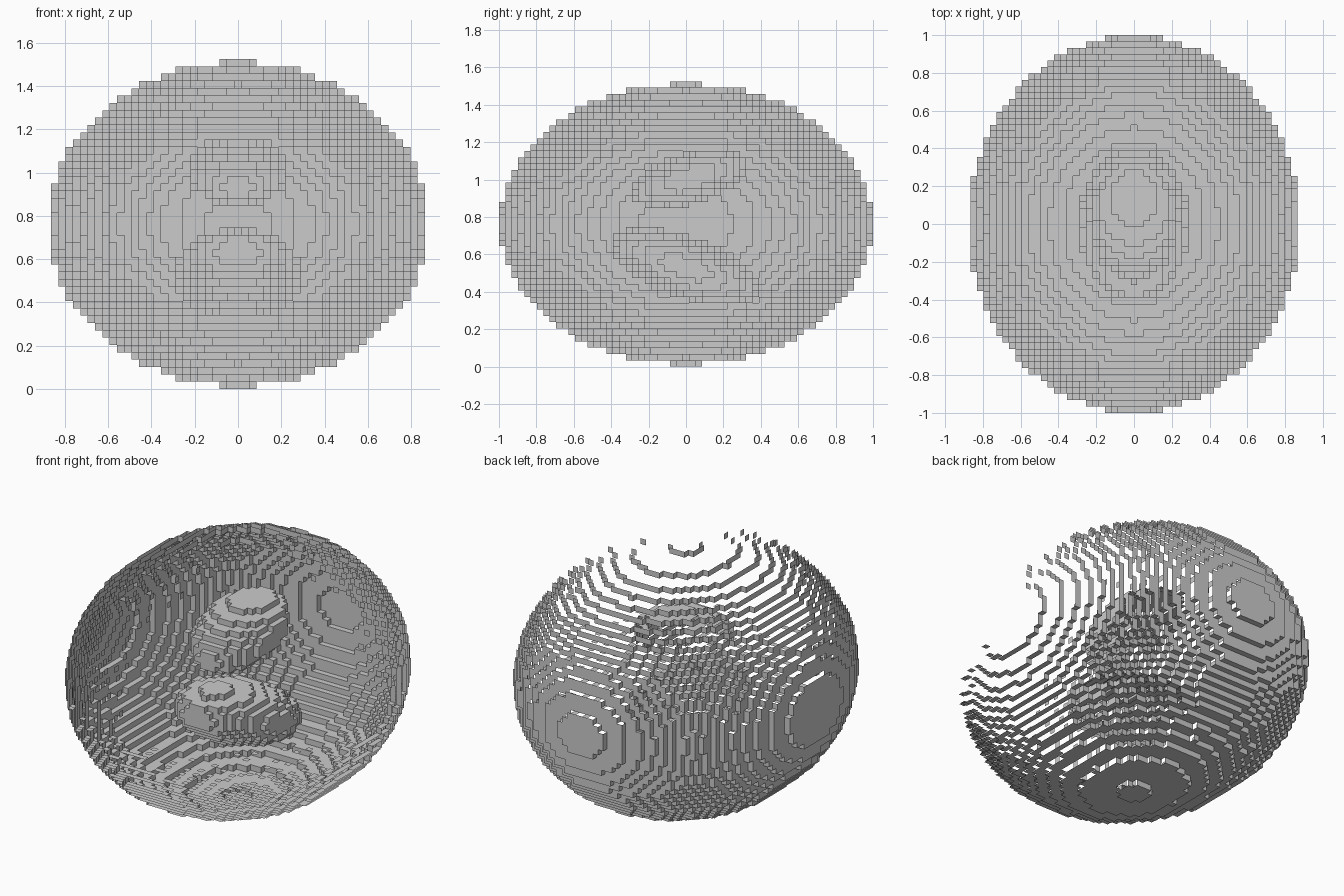
import bpy
import bmesh
import math
from mathutils import Vector

cube = bpy.data.objects.get("Cube")
if cube:
    bpy.data.objects.remove(cube, do_unlink=True)

CELL = 2 / 59                      # edge of one voxel
HALF = (25, 29, 22)                # whole voxels either side of the centre
LIFT = Vector((0, 0, (HALF[2] + 0.5) * CELL))


def ellipsoid(centre, radii, tilt=0.0):
    """Return a test for a point inside an ellipsoid tilted about x."""
    c, s = math.cos(math.radians(tilt)), math.sin(math.radians(tilt))

    def inside(cell):
        x, y, z = Vector(cell) * CELL + LIFT - Vector(centre)
        along, across = y * c + z * s, z * c - y * s
        return ((x / radii[0]) ** 2 + (along / radii[1]) ** 2
                + (across / radii[2]) ** 2) <= 1
    return inside


def voxel_skin(name, inside, directions, inward=False):
    """Build the stepped surface, with faces only in the given directions."""
    nx, ny, nz = HALF
    cells = {(i, j, k)
             for i in range(-nx, nx + 1)
             for j in range(-ny, ny + 1)
             for k in range(-nz, nz + 1) if inside((i, j, k))}
    bm = bmesh.new()
    corners = {}

    def corner(point):
        key = tuple(round(2 * v) for v in point)
        if key not in corners:
            corners[key] = bm.verts.new(point * CELL + LIFT)
        return corners[key]

    for cell in sorted(cells):
        for d in directions:
            if tuple(a + b for a, b in zip(cell, d)) in cells:
                continue
            normal = Vector(d)
            u = Vector((d[1], d[2], d[0])) / 2
            v = normal.cross(u)
            mid = Vector(cell) + normal / 2
            loop = [mid - u - v, mid + u - v, mid + u + v, mid - u + v]
            if inward:
                loop.reverse()
            bm.faces.new([corner(p) for p in loop])

    mesh = bpy.data.meshes.new(name)
    bm.to_mesh(mesh)
    bm.free()
    obj = bpy.data.objects.new(name, mesh)
    bpy.context.collection.objects.link(obj)
    return obj


# The skin is open: only its right, back and under sides carry faces
open_skin = [(-1, 0, 0), (0, 1, 0), (0, 0, -1)]
cavity_skin = [tuple(-a for a in d) for d in open_skin]

# Outer body
body_radii = Vector((25.85, 29.43, 22.09)) * CELL
voxel_skin("outer_shell", ellipsoid(LIFT, body_radii), open_skin)

# Two tilted hollows inside the body
voxel_skin("upper_hollow",
           ellipsoid((0, 0.02, 1.005), (0.23, 0.32, 0.135), 16),
           cavity_skin, inward=True)
voxel_skin("lower_hollow",
           ellipsoid((0, 0, 0.53), (0.29, 0.42, 0.165), -19),
           cavity_skin, inward=True)
